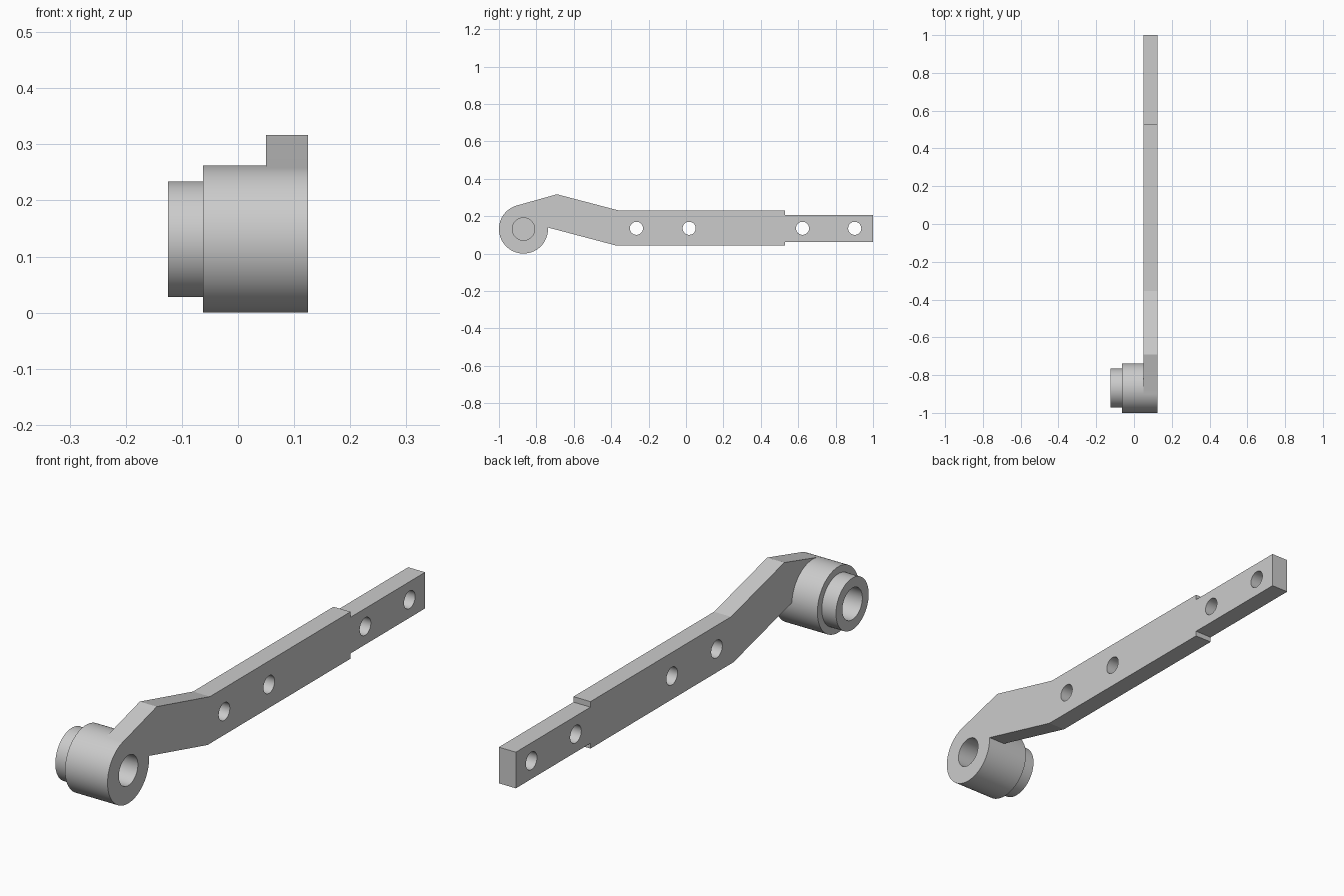
import bpy, bmesh, math
from mathutils import Matrix, Vector

cube = bpy.data.objects.get("Cube")
if cube:
    bpy.data.objects.remove(cube, do_unlink=True)

steel = bpy.data.materials.new("light grey metal")
steel.use_nodes = True
steel.diffuse_color = (0.6, 0.6, 0.6, 1)
steel.node_tree.nodes["Principled BSDF"].inputs["Base Color"].default_value = (0.6, 0.6, 0.6, 1)

HUB_Y, HUB_Z, HUB_R = -0.869, 0.131, 0.131
OUTER, INNER = 0.125, 0.05          # x of the two faces of the bar
SHOULDER = -0.0625                  # x where the hub steps down to the collar


def finish(name, bm):
    bmesh.ops.recalc_face_normals(bm, faces=bm.faces)
    mesh = bpy.data.meshes.new(name)
    bm.to_mesh(mesh)
    bm.free()
    mesh.materials.append(steel)
    obj = bpy.data.objects.new(name, mesh)
    bpy.context.collection.objects.link(obj)
    return obj


def cylinder(name, x0, x1, y, z, r, segments=96):
    """Solid cylinder lying along x."""
    bm = bmesh.new()
    place = Matrix.Translation(((x0 + x1) / 2, y, z)) @ Matrix.Rotation(math.pi / 2, 4, 'Y')
    bmesh.ops.create_cone(bm, cap_ends=True, segments=segments, radius1=r,
                          radius2=r, depth=x1 - x0, matrix=place)
    return finish(name, bm)


def extrude_profile(name, points, x0, x1):
    """Side outline in (y, z) extruded along x."""
    bm = bmesh.new()
    face = bm.faces.new([bm.verts.new((x0, y, z)) for y, z in points])
    result = bmesh.ops.extrude_face_region(bm, geom=[face])
    verts = [v for v in result["geom"] if isinstance(v, bmesh.types.BMVert)]
    bmesh.ops.translate(bm, verts=verts, vec=Vector((x1 - x0, 0, 0)))
    return finish(name, bm)


def combine(target, others, operation):
    """Apply exact booleans to the target."""
    for other in others:
        mod = target.modifiers.new("boolean", 'BOOLEAN')
        mod.operation, mod.object, mod.solver = operation, other, 'EXACT'
    bpy.context.view_layer.update()
    graph = bpy.context.evaluated_depsgraph_get()
    mesh = bpy.data.meshes.new_from_object(target.evaluated_get(graph))
    target.modifiers.clear()
    target.data = mesh


# Cranked bar with a narrower tail, running into the hub
bar = extrude_profile("cranked_arm", [
    (HUB_Y, HUB_Z), (-0.904, 0.257), (-0.69, 0.317), (-0.355, 0.229),
    (0.53, 0.229), (0.53, 0.207), (1, 0.207), (1, 0.063),
    (0.53, 0.063), (0.53, 0.042), (-0.37, 0.042), (-0.745, 0.141)], INNER, OUTER)

# Hub and its stepped collar
hub = cylinder("hub", SHOULDER, OUTER, HUB_Y, HUB_Z, HUB_R)
collar = cylinder("collar", -0.125, SHOULDER, HUB_Y, HUB_Z, 0.103)

# Blind bores from both ends, and the four bolt holes
bore_outer = cylinder("bore_outer", 0.0, 0.2, HUB_Y, HUB_Z, 0.06, 64)
bore_inner = cylinder("bore_inner", -0.2, -0.02, HUB_Y, HUB_Z, 0.063, 64)
bolts = [cylinder("bolt_hole", 0, 0.2, y, 0.135, 0.035, 48)
         for y in (-0.265, 0.017, 0.623, 0.902)]

combine(bar, [hub], 'UNION')
combine(bar, [bore_outer, bore_inner] + bolts, 'DIFFERENCE')
combine(collar, [bore_inner], 'DIFFERENCE')
for helper in [hub, bore_outer, bore_inner] + bolts:
    bpy.data.objects.remove(helper, do_unlink=True)

# Smooth the round walls and keep the edges sharp
bpy.ops.object.select_all(action='DESELECT')
for obj in (bar, collar):
    obj.select_set(True)
bpy.context.view_layer.objects.active = bar
bpy.ops.object.shade_smooth_by_angle(angle=math.radians(12))
